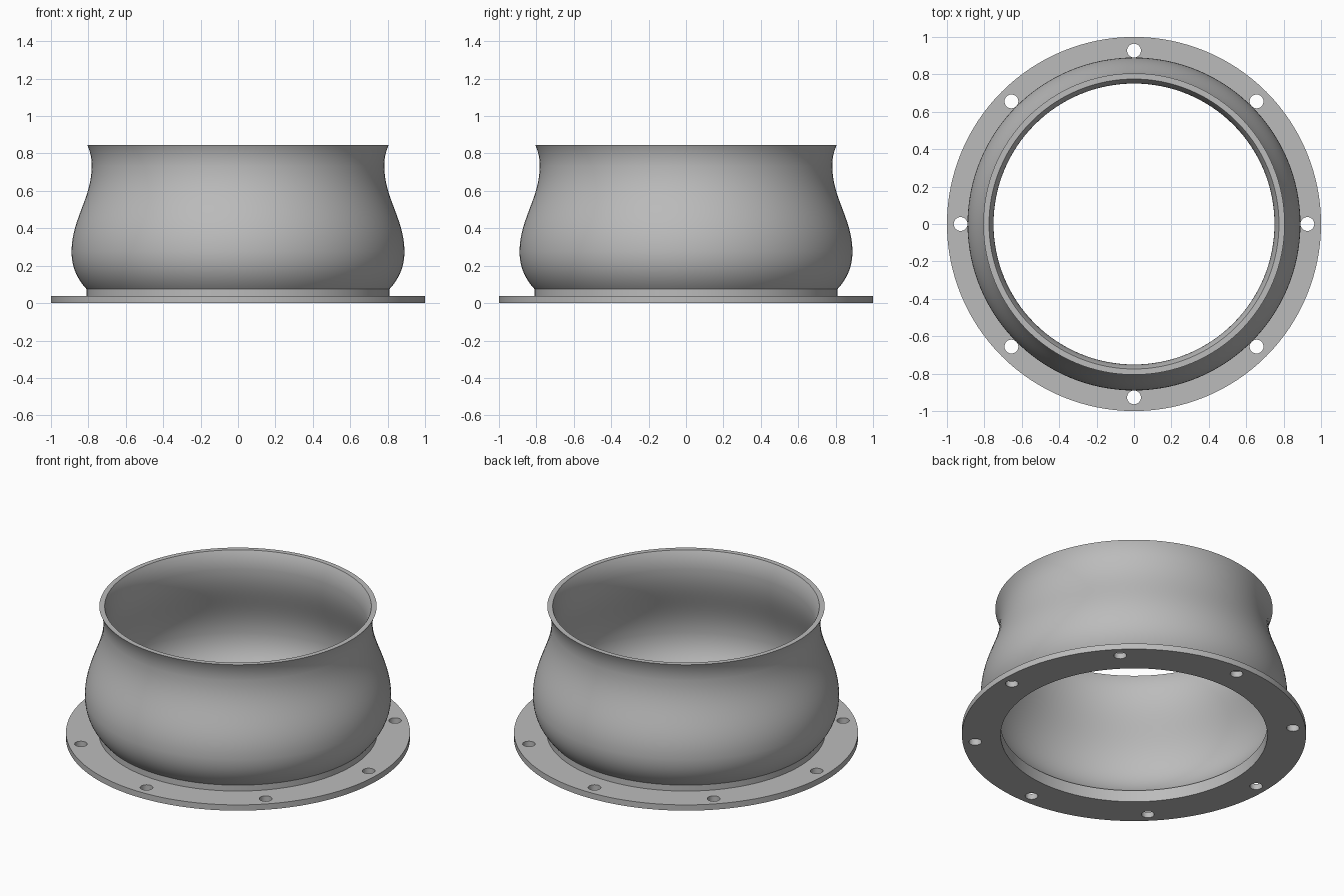
import bpy
import bmesh
import math
from mathutils import Vector
from mathutils.geometry import interpolate_bezier

SEGMENTS = 128
THICKNESS = 0.031
HOLE_COUNT = 8
HOLE_RADIUS = 0.037
BOLT_CIRCLE = 0.927

default = bpy.data.objects.get("Cube")
if default:
    bpy.data.objects.remove(default, do_unlink=True)

# Single grey material
grey = bpy.data.materials.new("grey metal")
grey.use_nodes = True
colour = (0.5, 0.5, 0.5, 1)
grey.diffuse_color = colour
grey.node_tree.nodes["Principled BSDF"].inputs["Base Color"].default_value = colour


def finish(bm, name):
    bmesh.ops.recalc_face_normals(bm, faces=bm.faces)
    mesh = bpy.data.meshes.new(name)
    bm.to_mesh(mesh)
    bm.free()
    obj = bpy.data.objects.new(name, mesh)
    bpy.context.collection.objects.link(obj)
    mesh.materials.append(grey)
    return obj


def lathe(name, profile):
    """Spin a closed (radius, height) profile around z."""
    bm = bmesh.new()
    verts = [bm.verts.new((r, 0, z)) for r, z in profile]
    edges = [bm.edges.new((a, b)) for a, b in zip(verts, verts[1:] + verts[:1])]
    bmesh.ops.spin(bm, geom=verts + edges, cent=(0, 0, 0), axis=(0, 0, 1),
                   angle=math.tau, steps=SEGMENTS, use_duplicate=False)
    bmesh.ops.remove_doubles(bm, verts=bm.verts, dist=0.0001)
    return finish(bm, name)


def smooth(obj):
    bpy.ops.object.select_all(action="DESELECT")
    obj.select_set(True)
    bpy.context.view_layer.objects.active = obj
    bpy.ops.object.shade_smooth_by_angle(angle=math.radians(30))


# Flange with its short raised collar
flange = lathe("mounting_flange", [(0.775, 0), (1, 0), (1, 0.037),
                                   (0.81, 0.037), (0.81, 0.075), (0.775, 0.075)])

# Bolt holes cut through the flange
bm = bmesh.new()
for i in range(HOLE_COUNT):
    angle = math.tau * i / HOLE_COUNT
    ring = bmesh.ops.create_cone(bm, cap_ends=True, segments=32, radius1=HOLE_RADIUS,
                                 radius2=HOLE_RADIUS, depth=0.2)
    bmesh.ops.translate(bm, verts=ring["verts"],
                        vec=(BOLT_CIRCLE * math.cos(angle), BOLT_CIRCLE * math.sin(angle), 0))
cutter = finish(bm, "bolt_hole_cutter")
cutter.hide_render = True
cut = flange.modifiers.new("bolt holes", "BOOLEAN")
cut.operation = "DIFFERENCE"
cut.solver = "EXACT"
cut.object = cutter
bpy.context.view_layer.objects.active = flange
bpy.ops.object.modifier_apply(modifier=cut.name)
bpy.data.objects.remove(cutter, do_unlink=True)

# Bulging shell: lower bulge, waist, flared lip, as (radius, height) curve handles
curves = [((0.81, 0.075), (0.865, 0.135), (0.89, 0.2), (0.89, 0.275)),
          ((0.89, 0.275), (0.89, 0.45), (0.782, 0.56), (0.782, 0.735)),
          ((0.782, 0.735), (0.782, 0.775), (0.79, 0.81), (0.806, 0.845))]
outer = []
for points in curves:
    section = interpolate_bezier(*[Vector(p) for p in points], 16)
    outer += section[1:] if outer else section
inner = [(p.x - THICKNESS, p.y) for p in reversed(outer)]
shell = lathe("bulged_shell", [tuple(p[:2]) for p in outer] + inner)

smooth(flange)
smooth(shell)
